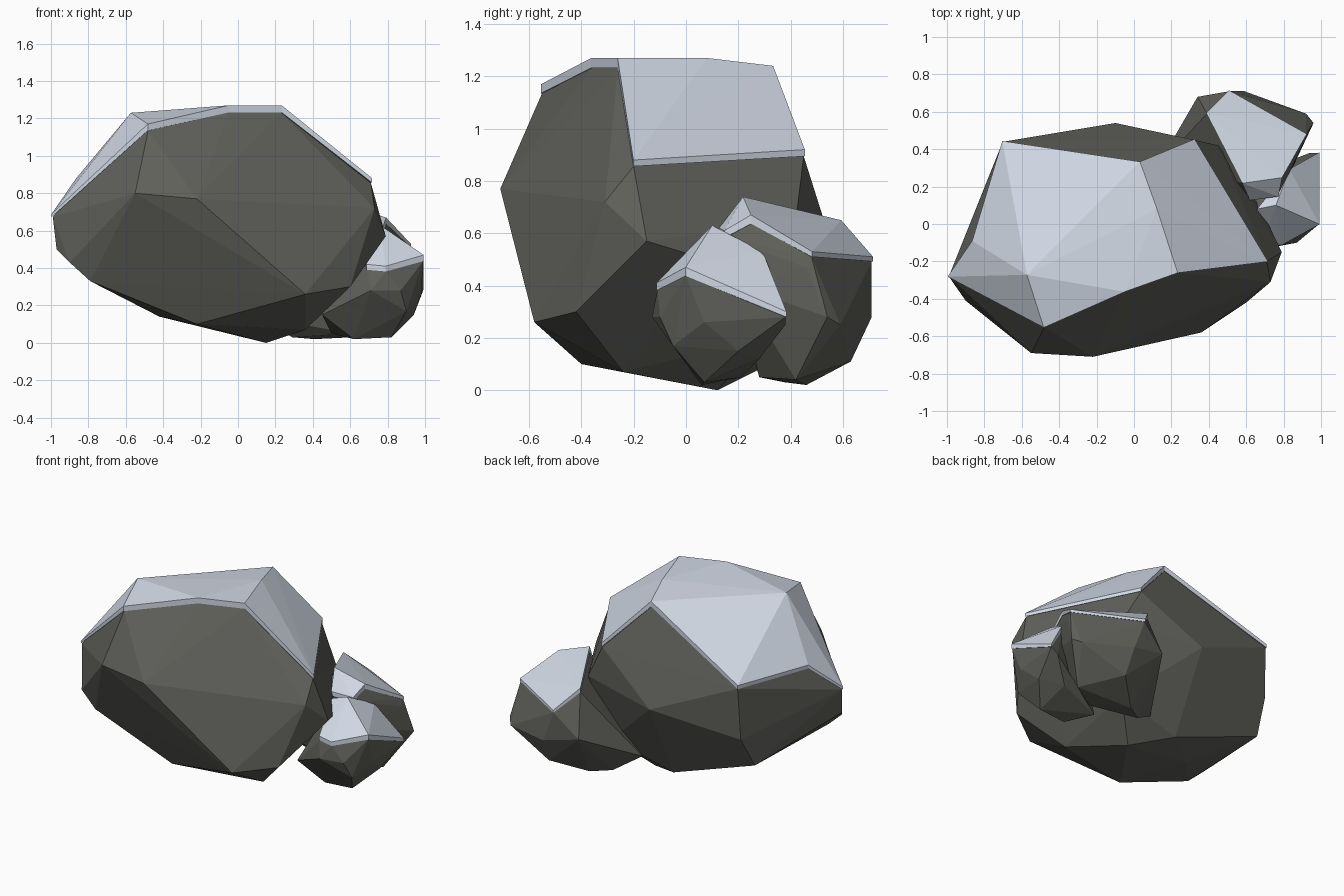
import bpy
import bmesh
from mathutils import Vector

default_cube = bpy.data.objects.get("Cube")
if default_cube:
    bpy.data.objects.remove(default_cube, do_unlink=True)


def make_material(name, colour):
    material = bpy.data.materials.new(name)
    material.use_nodes = True
    material.diffuse_color = (*colour, 1)
    shader = material.node_tree.nodes["Principled BSDF"]
    shader.inputs["Base Color"].default_value = (*colour, 1)
    shader.inputs["Roughness"].default_value = 0.9
    return material


stone = make_material("dark stone", (0.118, 0.118, 0.105))
snow = make_material("pale snow", (0.64, 0.69, 0.78))


def make_object(name, bm, material):
    bmesh.ops.recalc_face_normals(bm, faces=bm.faces)
    mesh = bpy.data.meshes.new(name)
    bm.to_mesh(mesh)
    bm.free()
    mesh.materials.append(material)
    obj = bpy.data.objects.new(name, mesh)
    bpy.context.collection.objects.link(obj)
    return obj


def make_boulder(name, crown, body, thickness, overhang, steepest):
    """Chipped stone as a convex hull, with a snow slab lying on its crown."""
    low = min(p[2] for p in crown)
    high = max(p[2] for p in crown)
    bm = bmesh.new()
    lifts = {}
    for p in crown:
        # The snow thins out towards its lower rim
        depth = thickness * (0.45 + 0.55 * (p[2] - low) / (high - low))
        lift = Vector((0, 0, depth))
        lifts[bm.verts.new(Vector(p) - lift)] = lift
    for p in body:
        bm.verts.new(p)
    hull = bmesh.ops.convex_hull(bm, input=list(bm.verts))
    spare = {g for g in hull["geom_interior"] + hull["geom_unused"]
             if isinstance(g, bmesh.types.BMVert)}
    lifts = {v: lift for v, lift in lifts.items() if v not in spare}
    bmesh.ops.delete(bm, geom=list(spare), context="VERTS")
    bmesh.ops.recalc_face_normals(bm, faces=bm.faces)
    bm.normal_update()

    # Snow slab: a lower and a raised copy of the crown faces, joined at the rim
    centre = sum((v.co for v in lifts), Vector()) / len(lifts)
    slab = bmesh.new()
    lower, upper = {}, {}
    for v, lift in lifts.items():
        spread = (v.co - centre) * overhang
        spread.z = 0
        lower[v] = slab.verts.new(v.co + spread)
        upper[v] = slab.verts.new(v.co + spread + lift)
    covered = {f for f in bm.faces
               if f.normal.z > steepest and all(v in lifts for v in f.verts)}
    for face in covered:
        slab.faces.new([upper[v] for v in face.verts])
        slab.faces.new([lower[v] for v in reversed(face.verts)])
    for edge in bm.edges:
        if sum(f in covered for f in edge.link_faces) == 1:
            a, b = edge.verts
            slab.faces.new((lower[a], lower[b], upper[b], upper[a]))
    loose = [v for v in slab.verts if not v.link_faces]
    bmesh.ops.delete(slab, geom=loose, context="VERTS")

    make_object(name, bm, stone)
    make_object(name + "_snow_cap", slab, snow)


# Large leaning boulder, its steep back left bare
make_boulder(
    "large_boulder",
    crown=[(-.99, -.28, .69), (-.48, -.55, 1.17), (-.05, -.36, 1.27),
           (.23, -.26, 1.27), (.71, -.2, .88), (.32, .45, .92),
           (.12, .08, 1.27), (.03, .33, 1.24), (-.7, .44, .9),
           (-.86, -.09, .88), (-.57, -.27, 1.23)],
    body=[(-.55, -.69, .8), (-.22, -.71, .77), (.36, -.58, .26),
          (.6, -.42, .3), (.73, -.31, .72), (.79, -.15, .57),
          (-.97, -.31, .5), (-.9, -.41, .43), (-.79, -.42, .33),
          (-.22, -.4, .1), (.36, -.24, .07), (.15, .12, 0),
          (-.42, 0, .14), (-.74, .31, .31), (-.1, .28, .08),
          (-.7, .43, .7), (-.71, .42, .52), (-.1, .54, .61),
          (.45, .42, .65), (.68, .08, .5), (.35, .3, .2)],
    thickness=0.038, overhang=0.008, steepest=0.45)

# Medium boulder tucked in behind
make_boulder(
    "back_boulder",
    crown=[(.51, .71, .51), (.39, .59, .65), (.92, .48, .53),
           (.58, .22, .74), (.79, .25, .67), (.62, .13, .62),
           (.77, .15, .61)],
    body=[(.34, .68, .34), (.59, .71, .28), (.52, .71, .46),
          (.96, .54, .28), (.92, .59, .25), (.92, .46, .47),
          (.6, .63, .11), (.41, .46, .02), (.81, .42, .04),
          (.6, .28, .05), (.29, .38, .03), (.12, .3, .14),
          (.8, .2, .4)],
    thickness=0.04, overhang=0.015, steepest=0.3)

# Small boulder at the side
make_boulder(
    "side_boulder",
    crown=[(.99, 0, .47), (.99, .38, .3), (.83, .29, .53),
           (.76, .1, .63), (.66, .08, .6), (.69, -.1, .42),
           (.79, -.11, .41)],
    body=[(.71, -.13, .28), (.87, -.1, .28), (.55, 0, .28),
          (.98, .07, .26), (.9, -.05, .17), (.82, .07, .03),
          (.62, .06, .02), (.45, 0, .15), (.94, .38, .25),
          (.94, .2, .15), (.8, .28, .12), (.5, .21, .05),
          (.6, .25, .3)],
    thickness=0.045, overhang=0.015, steepest=0.3)
